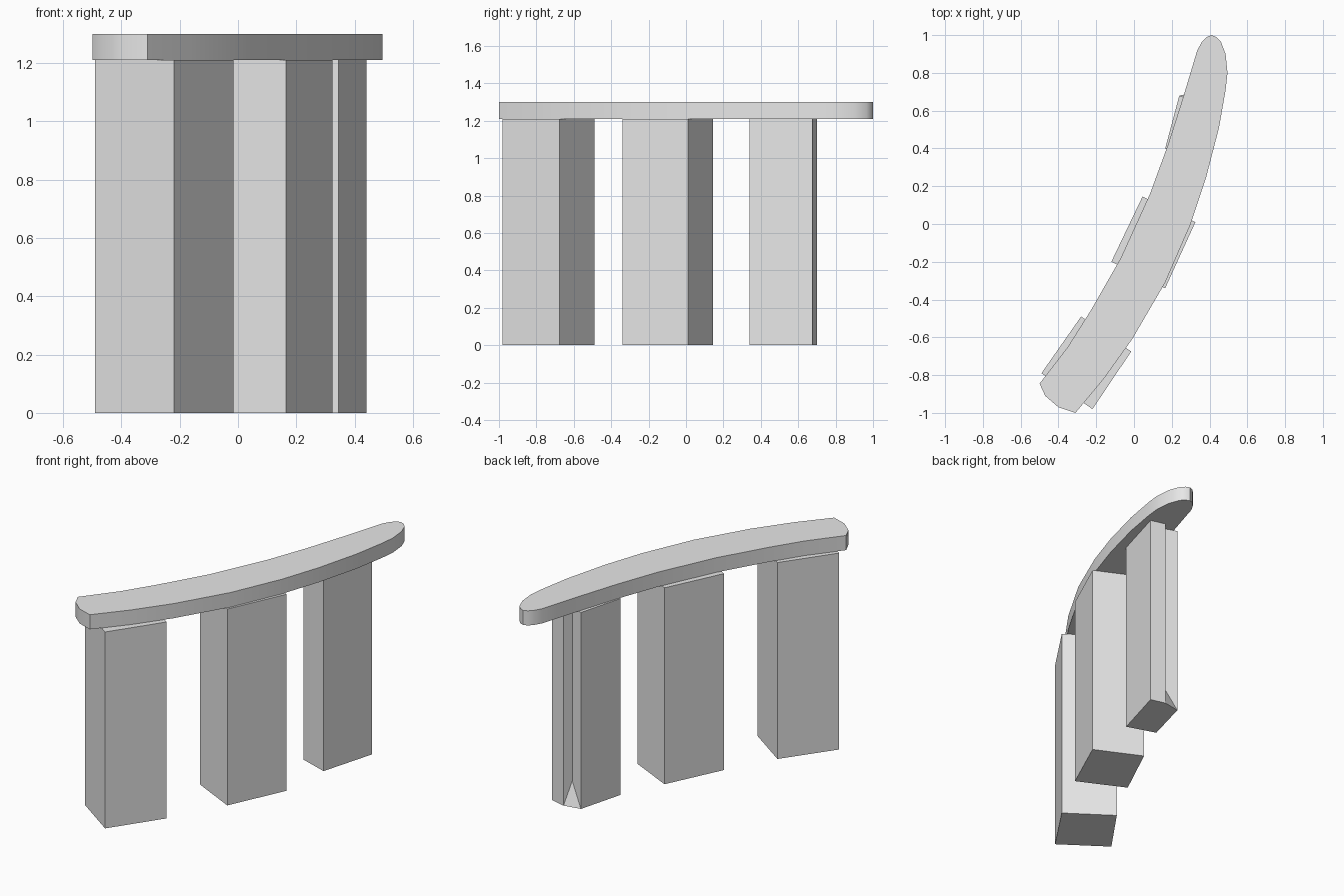
import bpy, bmesh, math

cube = bpy.data.objects.get("Cube")
if cube:
    bpy.data.objects.remove(cube, do_unlink=True)

# Plain grey stone
stone = bpy.data.materials.new("light_grey")
stone.use_nodes = True
stone.diffuse_color = (0.8, 0.8, 0.8, 1)
stone.node_tree.nodes["Principled BSDF"].inputs["Base Color"].default_value = (0.8, 0.8, 0.8, 1)

SLAB_BOTTOM, SLAB_TOP = 1.21, 1.30


def finish(name, bm):
    bmesh.ops.recalc_face_normals(bm, faces=bm.faces)
    mesh = bpy.data.meshes.new(name)
    bm.to_mesh(mesh)
    bm.free()
    mesh.materials.append(stone)
    obj = bpy.data.objects.new(name, mesh)
    bpy.context.collection.objects.link(obj)
    return obj


def prism(name, outline, z0, z1):
    """Extrude a plan outline from z0 up to z1."""
    bm = bmesh.new()
    face = bm.faces.new([bm.verts.new((x, y, z0)) for x, y in outline])
    top = bmesh.ops.extrude_face_region(bm, geom=[face], use_keep_orig=True)
    verts = [v for v in top["geom"] if isinstance(v, bmesh.types.BMVert)]
    bmesh.ops.translate(bm, verts=verts, vec=(0, 0, z1 - z0))
    return finish(name, bm)


# Curved lintel: blunt front end, rounded back end
lintel_outline = [
    (-0.50, -0.845), (-0.47, -0.91), (-0.40, -0.97), (-0.31, -1.0),
    (-0.16, -0.82), (-0.01, -0.61), (0.165, -0.31), (0.30, 0.0),
    (0.38, 0.24), (0.45, 0.51), (0.485, 0.71), (0.495, 0.80),
    (0.485, 0.90), (0.46, 0.965), (0.435, 0.99), (0.41, 1.0),
    (0.385, 0.99), (0.36, 0.965), (0.335, 0.92), (0.305, 0.82),
    (0.26, 0.67), (0.18, 0.42), (0.085, 0.16), (-0.07, -0.18),
    (-0.23, -0.46), (-0.35, -0.65)]
lintel = prism("lintel", lintel_outline, SLAB_BOTTOM, SLAB_TOP)

# Two plain rectangular uprights
prism("front_upright", [(-0.49, -0.79), (-0.22, -0.98), (-0.015, -0.675),
                        (-0.28, -0.49)], 0, SLAB_BOTTOM)
prism("middle_upright", [(-0.12, -0.20), (0.165, -0.34), (0.325, 0.01),
                         (0.045, 0.145)], 0, SLAB_BOTTOM)

# Back upright: a vertical groove in one corner that closes above the foot
corners = [(0.24, 0.68), (0.165, 0.40), (0.345, 0.34), (0.44, 0.675), (0.345, 0.70)]
groove = (0.32, 0.65)
bm = bmesh.new()
low = [bm.verts.new((x, y, 0)) for x, y in corners]
high = [bm.verts.new((x, y, SLAB_BOTTOM)) for x, y in corners]
groove_low = bm.verts.new((*groove, 0.14))
groove_high = bm.verts.new((*groove, SLAB_BOTTOM))
bm.faces.new(low)
bm.faces.new(high + [groove_high])
for i in range(len(corners) - 1):
    bm.faces.new((low[i], low[i + 1], high[i + 1], high[i]))
bm.faces.new((low[-1], groove_low, groove_high, high[-1]))
bm.faces.new((groove_low, low[0], high[0], groove_high))
bm.faces.new((low[-1], low[0], groove_low))
finish("back_upright", bm)

# Smooth the lintel's curved rim, keeping its top and bottom edges sharp
bpy.ops.object.select_all(action="DESELECT")
lintel.select_set(True)
bpy.context.view_layer.objects.active = lintel
bpy.ops.object.shade_smooth_by_angle(angle=math.radians(35))
